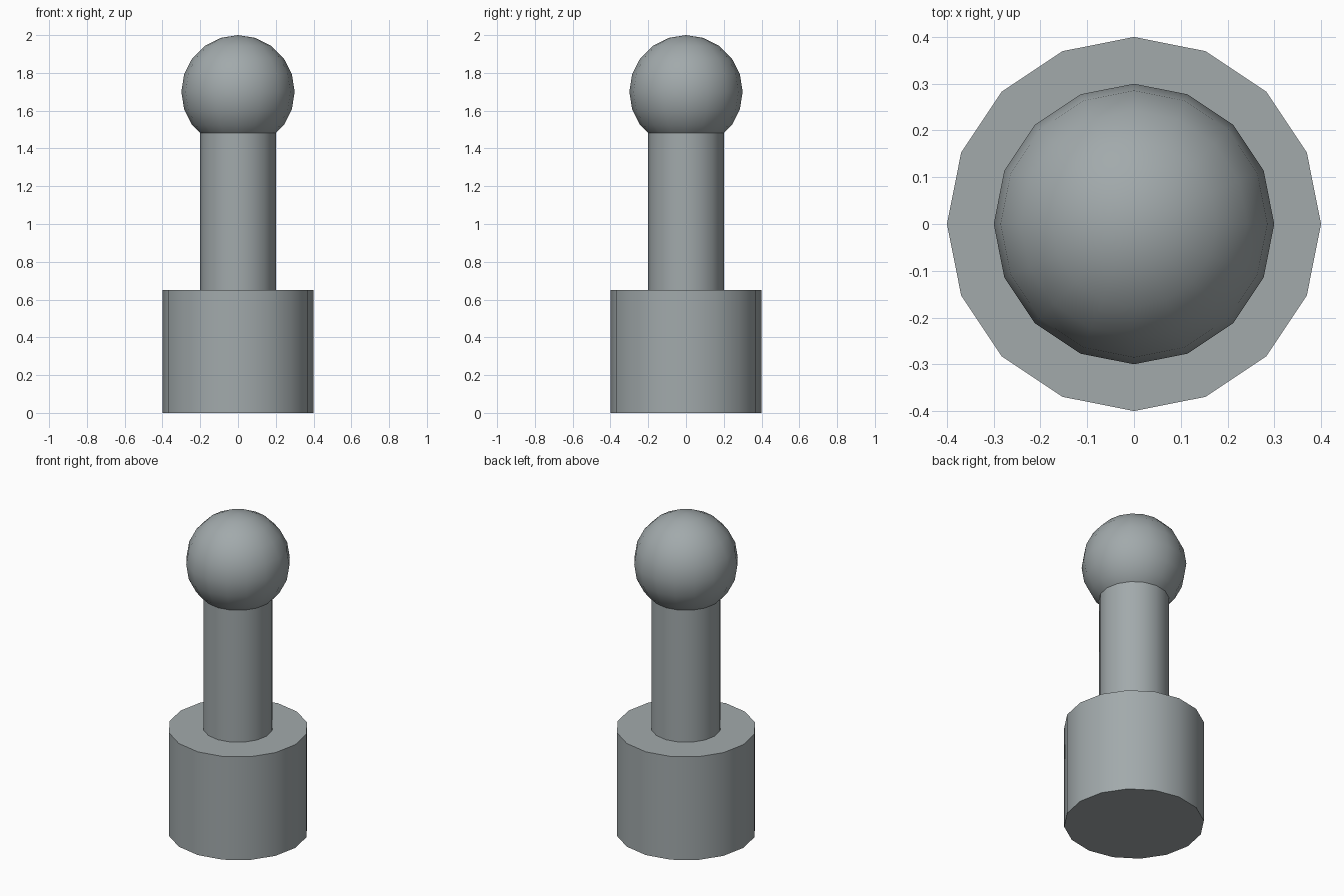
import bpy
from math import radians

if "Cube" in bpy.data.objects:
    bpy.data.objects.remove(bpy.data.objects["Cube"], do_unlink=True)

SIDES = 16

# Single grey colour
grey = bpy.data.materials.new("grey")
grey.use_nodes = True
colour = (0.36, 0.40, 0.41, 1.0)
grey.diffuse_color = colour
grey.node_tree.nodes["Principled BSDF"].inputs["Base Color"].default_value = colour


def finish(name):
    """Name, colour and smooth the active part."""
    part = bpy.context.object
    part.name = name
    part.data.materials.append(grey)
    bpy.ops.object.shade_smooth_by_angle(angle=radians(35))


def cylinder(name, radius, bottom, top):
    # Quarter turn puts a corner on each axis
    bpy.ops.mesh.primitive_cylinder_add(
        vertices=SIDES, radius=radius, depth=top - bottom,
        location=(0, 0, (bottom + top) / 2))
    finish(name)


# Base, stem and the ball that caps it
cylinder("base", 0.4, 0.0, 0.65)
cylinder("stem", 0.2, 0.65, 1.5)
bpy.ops.mesh.primitive_uv_sphere_add(
    segments=SIDES, ring_count=10, radius=0.3, location=(0, 0, 1.7))
finish("ball")
